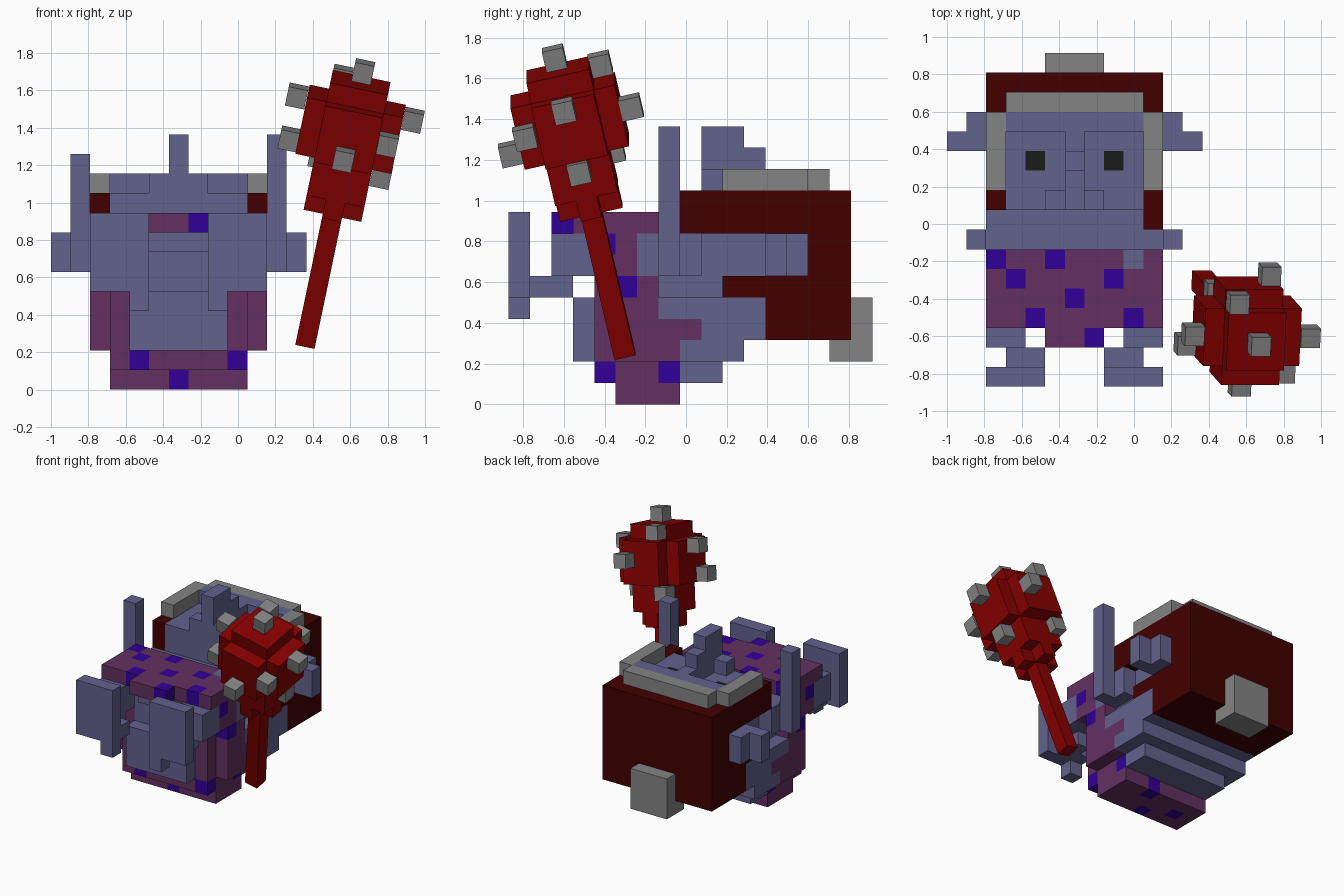
import bpy, bmesh
from itertools import product
from mathutils import Matrix, Vector

if "Cube" in bpy.data.objects:
    bpy.data.objects.remove(bpy.data.objects["Cube"])

U = 0.105  # edge of one block; x is counted from the middle of the figure
BODY = Matrix.Translation((-0.37, -0.87, 0)) @ Matrix.Scale(U, 4)


def mat(name, *rgb):
    m = bpy.data.materials.new(name)
    m.diffuse_color = (*rgb, 1)
    m.use_nodes = True
    m.node_tree.nodes["Principled BSDF"].inputs["Base Color"].default_value = m.diffuse_color
    return m


SKIN = mat("blue_grey_skin", 0.122, 0.122, 0.27)
ROBE = mat("purple_cloth", 0.125, 0.03, 0.122)
SPOT = mat("indigo_spots", 0.032, 0.0, 0.31)
HOOD = mat("dark_red_hood", 0.055, 0.0, 0.0)
GREY = mat("grey", 0.23, 0.23, 0.23)
RED = mat("red", 0.24, 0.0, 0.0)
EYE = mat("eye_black", 0.012, 0.012, 0.012)


def emit(name, cells, solid, mats, matrix, rule=lambda c: 0):
    """Mesh of the outer faces of a set of unit blocks."""
    bm = bmesh.new()
    seen = {}
    for c in sorted(cells):
        for a, s in product(range(3), (0, 1)):
            near = list(c)
            near[a] += 2 * s - 1
            if tuple(near) in solid:
                continue
            vs = []
            for p, q in ((0, 0), (1, 0), (1, 1), (0, 1)):
                v = list(c)
                v[a] += s
                v[(a + 1) % 3] += p
                v[(a + 2) % 3] += q
                key = tuple(v)
                if key not in seen:
                    seen[key] = bm.verts.new(matrix @ Vector(key))
                vs.append(seen[key])
            bm.faces.new(vs if s else vs[::-1]).material_index = rule(c)
    me = bpy.data.meshes.new(name)
    bm.to_mesh(me)
    bm.free()
    for m in mats:
        me.materials.append(m)
    bpy.context.collection.objects.link(bpy.data.objects.new(name, me))


grid, looks = {}, {}


def part(name, m, x, y, z, sides=(-1, 1)):
    """Fill a mirrored box of blocks; later parts replace earlier ones."""
    looks[name] = m
    for i, j, k in product(range(*x), range(*y), range(*z)):
        for s in sides:
            grid[(s * i, j, k)] = name


# Head, lower chest and stepped back
part("head", SKIN, (0, 4), (9, 14), (5, 10))
part("head", SKIN, (0, 4), (13, 14), (10, 11))
part("chest", SKIN, (0, 4), (7, 9), (5, 8))
for k in range(1, 5):
    part("back", SKIN, (0, min(k + 3, 5) if k > 1 else 4), (7, min(9 + k, 12)), (k, k + 1))

# Robe with a narrower foot, cut front corners and a front flap
part("robe", ROBE, (0, 5), (5, 7), (2, 9))
part("robe", ROBE, (0, 4), (4, 5), (2, 6))
part("robe", ROBE, (0, 5), (4, 5), (6, 9))
part("robe", ROBE, (0, 5), (7, 8), (2, 4))
part("robe", ROBE, (0, 5), (8, 9), (3, 4))
part("robe", ROBE, (0, 4), (4, 8), (1, 2))
part("robe", ROBE, (0, 4), (5, 8), (0, 1))
part("robe", ROBE, (0, 5), (3, 4), (8, 9))
part("robe", ROBE, (0, 2), (2, 3), (8, 9))

# Belly
part("belly", SKIN, (0, 3), (3, 5), (2, 5))
part("belly", SKIN, (0, 3), (4, 5), (5, 8))
part("belly", SKIN, (0, 2), (3, 4), (7, 8))

# Hood, trim and knot; the right lock is one block longer
part("hood", HOOD, (0, 5), (14, 16), (3, 10))
part("hood", HOOD, (0, 5), (12, 14), (3, 5))
part("hood", HOOD, (4, 5), (9, 14), (8, 10))
part("hood", HOOD, (4, 5), (8, 9), (8, 10), (1,))
part("hood", HOOD, (4, 5), (10, 14), (5, 6))
part("hood", HOOD, (4, 5), (12, 14), (6, 8))
part("hood_trim", GREY, (4, 5), (10, 14), (10, 11))
part("hood_trim", GREY, (0, 4), (14, 15), (10, 11))
part("hood_knot", GREY, (0, 2), (15, 17), (2, 3))
part("hood_knot", GREY, (0, 2), (16, 17), (3, 5))

# Face: ears, stepped nose, nostrils and eyes
part("ears", SKIN, (5, 6), (12, 14), (6, 8))
part("ears", SKIN, (6, 7), (12, 13), (6, 8))
for k in range(10, 13):
    part("nose", SKIN, (0, 1), (9, 23 - k), (k, k + 1))
part("nose", SKIN, (1, 2), (9, 10), (10, 11))
part("eyes", EYE, (2, 3), (11, 12), (9, 10))

# Arms: the right one reaches one block higher
part("shoulders", SKIN, (4, 5), (6, 9), (6, 8))
part("arms", SKIN, (5, 6), (7, 8), (6, 12))
part("arms", SKIN, (5, 6), (7, 8), (12, 13), (1,))
part("robe_gap", SKIN, (3, 4), (6, 7), (8, 9), (1,))

# Legs and feet
part("legs", SKIN, (3, 5), (2, 4), (6, 8))
part("ankles", SKIN, (2, 4), (1, 2), (5, 6))
part("ankles", SKIN, (3, 4), (2, 3), (5, 6))
part("feet", SKIN, (2, 5), (0, 1), (5, 9))
part("feet", SKIN, (2, 3), (0, 1), (4, 5))


def robe_rule(c):
    """Knight-move lattice of spots on top, a sparse set elsewhere."""
    i, j, k = c
    if k == 8:
        return int((i < 4 and (i - 2 * j) % 5 == 2) or (i, j) == (-4, 6))
    if k == 1:
        return int(abs(i) == (2 if i < 0 and j == 4 else 3) and j in (4, 7))
    if k == 0:
        return int((i + 2 * j) % 5 == 0 and abs(i) < 3)
    return int(abs(i) == 4 and (j, k) in ((5, 5), (4, 7)))


for name, m in looks.items():
    cells = {c for c, n in grid.items() if n == name}
    if name == "robe":
        emit(name, cells, grid, [ROBE, SPOT], BODY, robe_rule)
    else:
        emit(name, cells, grid, [m], BODY)

# Tilted spiked mace: handle, and a head that widens in steps, corners cut away
az = Vector((0.21, -0.235, 1)).normalized()
ax = Vector((1, 0, -0.21)).normalized()
ROT = Matrix((ax, az.cross(ax), az)).transposed().to_4x4() @ Matrix.Scale(U, 4)
MACE = Matrix.Translation((0.36, -0.30, 0.24)) @ ROT @ Matrix.Translation((-0.5, -0.5, 0))
handle = {(0, 0, k) for k in range(7)}
ball = set()
for i, j, k in product(range(-2, 3), range(-2, 3), range(7, 14)):
    far, near = max(abs(i), abs(j)), min(abs(i), abs(j))
    if (far < 2 and (k > 7 or near == 0)) or (10 <= k < 13 and near < 2):
        ball.add((i, j, k))
emit("mace_handle", handle, handle | ball, [RED], MACE)
emit("mace_head", ball, handle | ball, [RED], MACE)

# Spikes on the mace head
cube = {(0, 0, 0)}
CENTRE = Matrix.Translation((-0.5, -0.5, -0.5))
for pos in ((0.67, -0.645, 1.70), (0.935, -0.6, 1.44), (0.315, -0.59, 1.57),
            (0.275, -0.64, 1.34), (0.565, -0.86, 1.23), (0.725, -0.27, 1.46),
            (0.555, -0.42, 1.67), (0.8, -0.79, 1.31), (0.765, -0.525, 1.14),
            (0.435, -0.357, 1.246)):
    emit("mace_spike", cube, cube, [GREY], Matrix.Translation(pos) @ ROT @ CENTRE)
